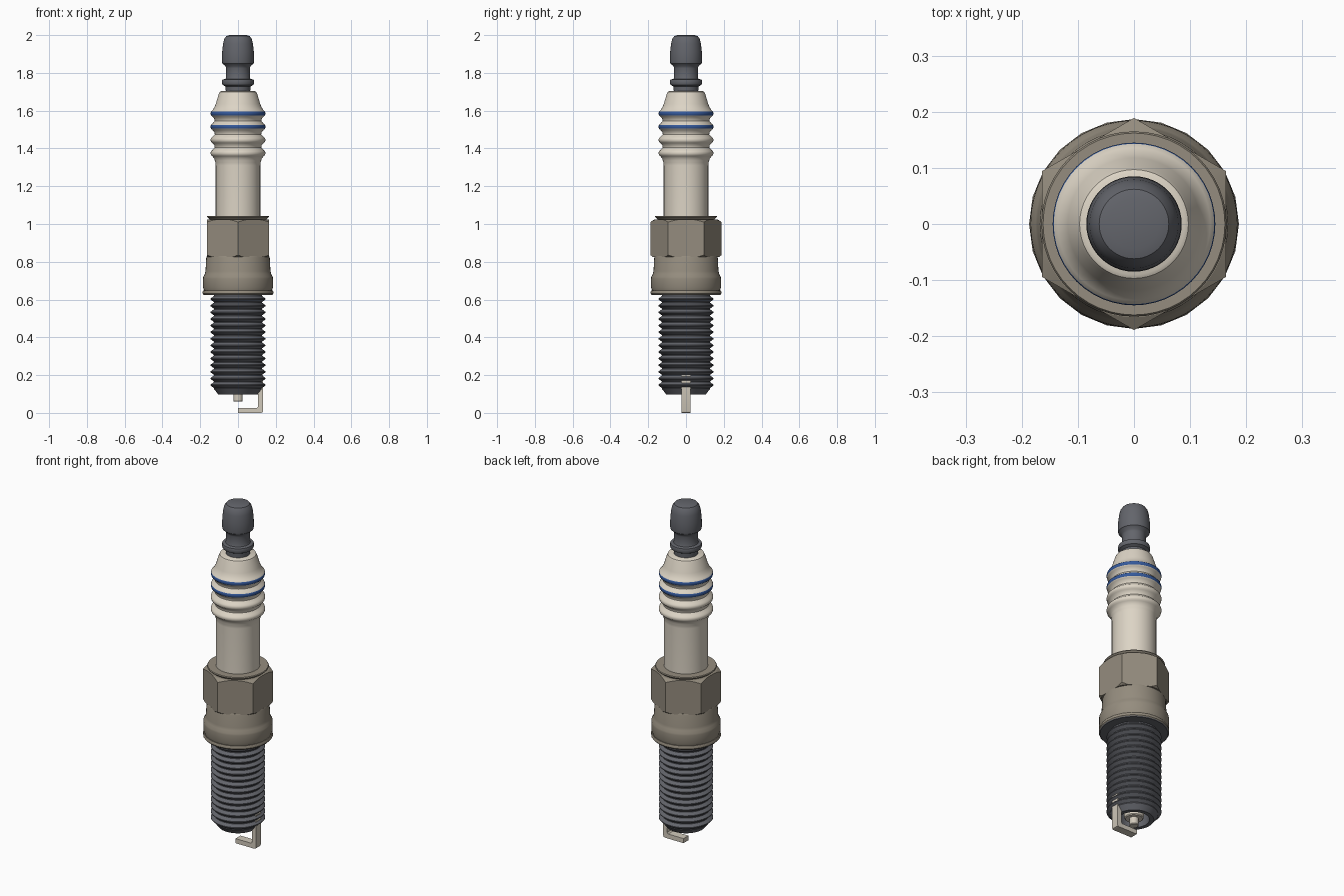
import bpy, bmesh, math

if "Cube" in bpy.data.objects:
    bpy.data.objects.remove(bpy.data.objects["Cube"])


def material(name, rgb):
    m = bpy.data.materials.new(name)
    m.diffuse_color = (*rgb, 1)
    m.use_nodes = True
    m.node_tree.nodes["Principled BSDF"].inputs["Base Color"].default_value = m.diffuse_color
    return m


STEEL = material("dark steel", (0.125, 0.13, 0.148))
CERAMIC = material("cream ceramic", (0.72, 0.66, 0.56))
BLUE = material("blue band", (0.035, 0.10, 0.33))
SHELL = material("tan metal", (0.30, 0.265, 0.21))
STRAP = material("pale nickel", (0.64, 0.59, 0.50))


def finish(name, bm, mats, angle=35):
    bmesh.ops.recalc_face_normals(bm, faces=bm.faces)
    me = bpy.data.meshes.new(name)
    bm.to_mesh(me)
    bm.free()
    ob = bpy.data.objects.new(name, me)
    bpy.context.collection.objects.link(ob)
    for m in mats:
        me.materials.append(m)
    bpy.ops.object.select_all(action='DESELECT')
    ob.select_set(True)
    bpy.context.view_layer.objects.active = ob
    bpy.ops.object.shade_smooth_by_angle(angle=math.radians(angle))
    return ob


def lathe(name, profile, mats, sides=48, bands=(), angle=35):
    """Revolve (radius, z) points; faces inside a z band get the second material."""
    bm = bmesh.new()
    rings = []
    for r, z in profile:
        if r == 0:
            rings.append([bm.verts.new((0, 0, z))] * sides)
        else:
            rings.append([bm.verts.new((r * math.cos(2 * math.pi * i / sides),
                                        r * math.sin(2 * math.pi * i / sides), z))
                          for i in range(sides)])
    for a, b in zip(rings, rings[1:]):
        for i in range(sides):
            j = (i + 1) % sides
            f = bm.faces.new(list(dict.fromkeys((a[i], a[j], b[j], b[i]))))
            z = f.calc_center_median().z
            f.material_index = int(any(lo < z < hi for lo, hi in bands))
    return finish(name, bm, mats, angle)


# Terminal nut with a waisted neck and a small flange
lathe("terminal", [(0, 2), (.045, 2), (.062, 1.995), (.073, 1.98), (.079, 1.955), (.084, 1.91),
                   (.085, 1.86), (.083, 1.85), (.066, 1.835), (.063, 1.825), (.063, 1.775),
                   (.066, 1.768), (.083, 1.764), (.085, 1.757), (.085, 1.745), (.082, 1.737),
                   (.066, 1.728), (.064, 1.69), (0, 1.69)], [STEEL])

# Ceramic insulator with four ribs, the upper two banded in blue
body = [(0, 1.703), (.09, 1.703), (.097, 1.699), (.102, 1.688), (.118, 1.635), (.124, 1.62)]
for z in (1.585, 1.515, 1.445, 1.375):
    body += [(.136, z + .016), (.143, z + .010), (.145, z + .003), (.145, z - .003),
             (.143, z - .010), (.136, z - .016), (.124, z - .030), (.123, z - .040)]
body += [(.119, 1.325), (.118, 1.31), (.118, 1.02), (0, 1.02)]
lathe("insulator", body, [CERAMIC, BLUE], bands=[(1.575, 1.595), (1.505, 1.525)])

# Crimped lip above the hexagon
lathe("crimp_lip", [(.115, 1.043), (.162, 1.043), (.165, 1.038), (.145, 1.02), (.145, 1.0),
                    (.115, 1.0)], [SHELL])

# Hexagon nut with chamfered corners, points facing front and back
bpy.ops.mesh.primitive_cylinder_add(vertices=6, radius=.189, depth=.2, location=(0, 0, .925))
nut = bpy.context.object
nut.name = "hex_nut"
nut.data.materials.append(SHELL)
cutter = lathe("nut_chamfer_cutter", [(0, 1.03), (.158, 1.03), (.192, 1.008), (.192, .838),
                                      (.168, .82), (0, .82)], [SHELL])
cutter.hide_render = True
cutter.hide_set(True)
chamfer = nut.modifiers.new("chamfer", 'BOOLEAN')
chamfer.operation = 'INTERSECT'
chamfer.object = cutter

# Shell skirt and sealing washer
lathe("shell_skirt", [(0, .83), (.165, .83), (.168, .822), (.172, .75), (.176, .735),
                      (.184, .72), (.185, .71), (.185, .665), (.178, .645), (0, .645)], [SHELL])
lathe("sealing_washer", [(0, .648), (.184, .648), (.187, .642), (.187, .632), (.184, .628),
                         (.14, .628)], [SHELL], sides=24)
lathe("washer_underside", [(.13, .632), (.184, .628), (.18, .624), (.13, .624)], [STEEL], sides=24)

# Threaded barrel, hollow at the bottom
thread = [(.125, .64)]
pitch, count = .035, 14
for i in range(count):
    z = .618 - i * pitch
    thread += [(.128, z), (.145, z - .013), (.145, z - .018), (.128, z - .031)]
thread += [(.128, .128), (.105, .098), (.082, .098), (.080, .104), (.080, .22), (0, .22)]
lathe("threaded_barrel", thread, [STEEL], angle=25)

# Insulator nose and centre electrode
lathe("insulator_nose", [(0, .23), (.07, .23), (.05, .108), (.045, .103), (0, .103)], [CERAMIC])
lathe("centre_electrode", [(0, .12), (.025, .12), (.025, .064), (.022, .06), (0, .06)],
      [STRAP], sides=24)

# Bent ground strap: L-shaped side outline extruded across y
outline = [(0, 0), (.122, 0), (.130, .003), (.133, .011), (.133, .2), (.107, .2),
           (.107, .034), (.1, .027), (0, .027)]
bm = bmesh.new()
face = bm.faces.new([bm.verts.new((x, -.023, z)) for x, z in outline])
side = bmesh.ops.extrude_face_region(bm, geom=[face])["geom"]
bmesh.ops.translate(bm, vec=(0, .046, 0), verts=[v for v in side if isinstance(v, bmesh.types.BMVert)])
finish("ground_strap", bm, [STRAP])
